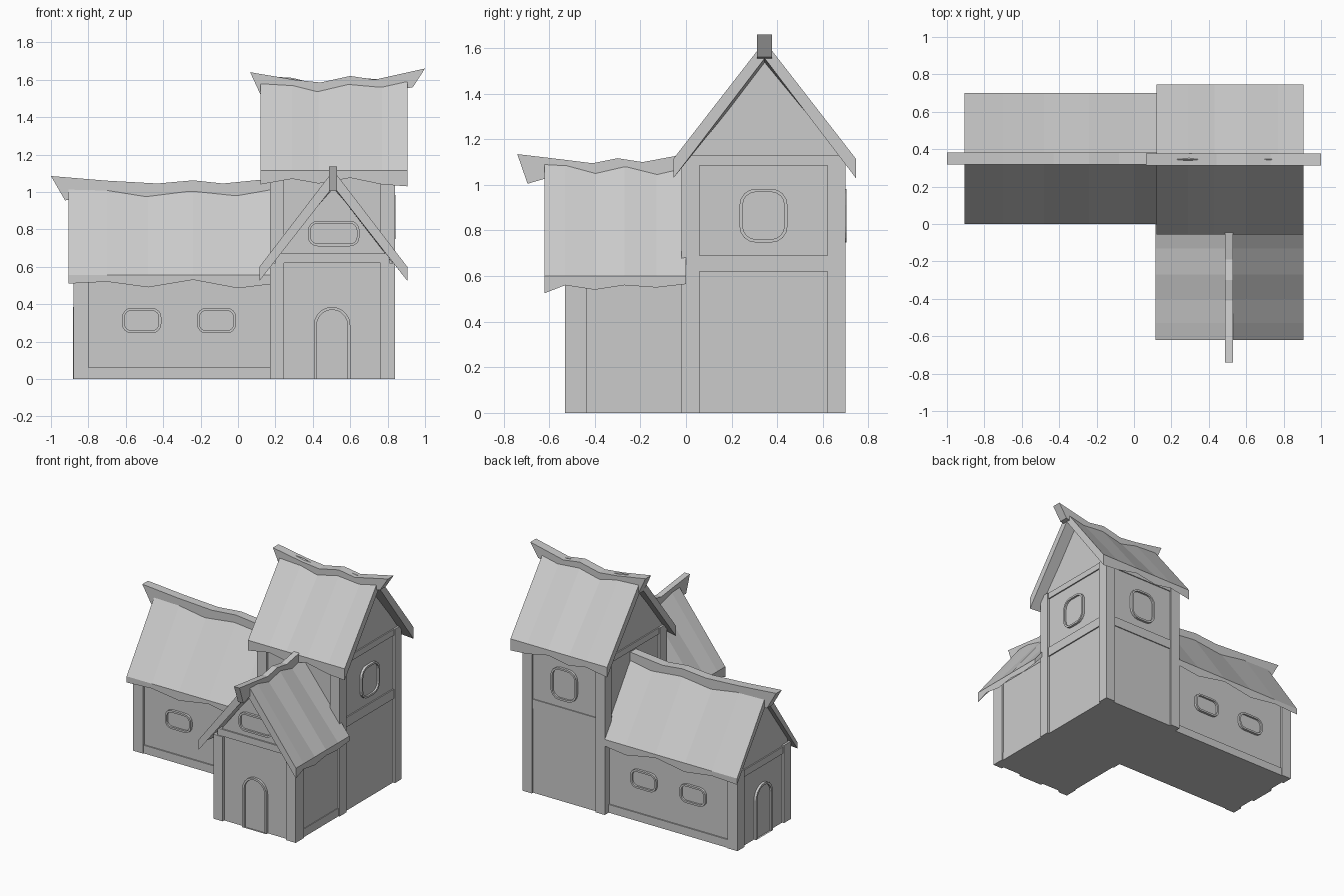
import bpy, bmesh, math
from mathutils import Vector

if "Cube" in bpy.data.objects:
    bpy.data.objects.remove(bpy.data.objects["Cube"])


def finish(name, bm):
    bmesh.ops.remove_doubles(bm, verts=bm.verts, dist=1e-5)
    bmesh.ops.recalc_face_normals(bm, faces=bm.faces)
    me = bpy.data.meshes.new(name)
    bm.to_mesh(me)
    bm.free()
    ob = bpy.data.objects.new(name, me)
    bpy.context.collection.objects.link(ob)
    return ob


def box(name, x0, x1, y0, y1, z0, z1):
    bm = bmesh.new()
    bmesh.ops.create_cube(bm, size=1)
    for v in bm.verts:
        v.co = ((x0 + x1) / 2 + v.co.x * (x1 - x0),
                (y0 + y1) / 2 + v.co.y * (y1 - y0),
                (z0 + z1) / 2 + v.co.z * (z1 - z0))
    return finish(name, bm)


def loft(name, sections, axis, centre):
    """Skin closed sections of (along, across, z) points; axis picks x or y."""
    bm = bmesh.new()
    rings = []
    for sec in sections:
        rings.append([bm.verts.new((t, centre + s, z) if axis == 'x' else (centre + s, t, z))
                      for t, s, z in sec])
    n = len(rings[0])
    for a, b in zip(rings, rings[1:]):
        for i in range(n):
            j = (i + 1) % n
            bm.faces.new((a[i], a[j], b[j], b[i]))
    bm.faces.new(rings[0])
    bm.faces.new(rings[-1][::-1])
    return finish(name, bm)


def gabled_body(name, axis, centre, t0, t1, half, h, apex):
    prof = [(-half, 0), (half, 0), (half, h), (0, apex), (-half, h)]
    return loft(name, [[(t, s, z) for s, z in prof] for t in (t0, t1)], axis, centre)


def roof(name, axis, centre, half, eave, thick, stations):
    """Stations are (along, ridge height, lower eave height)."""
    secs = [[(t, -half, eave), (t, 0, r), (t, half, eave),
             (t, half, lo), (t, 0, r - thick), (t, -half, lo)] for t, r, lo in stations]
    return loft(name, secs, axis, centre)


def ridge_beam(name, axis, centre, half, points):
    """Points are (top along, top z, bottom along, bottom z)."""
    secs = [[(a, -half, za), (a, half, za), (b, half, zb), (b, -half, zb)]
            for a, za, b, zb in points]
    return loft(name, secs, axis, centre)


def rounded(w, h, r):
    pts = []
    for k, (sx, sz) in enumerate([(1, 1), (-1, 1), (-1, -1), (1, -1)]):
        for i in range(5):
            a = math.pi / 2 * (k + i / 4)
            pts.append((sx * (w / 2 - r) + r * math.cos(a), sz * (h / 2 - r) + r * math.sin(a)))
    return pts


def arch(w, h):
    r = w / 2
    return [(-r, 0), (r, 0)] + [(r * math.cos(math.pi * i / 10), h - r + r * math.sin(math.pi * i / 10))
                                for i in range(11)]


def framed(name, outer, inner, origin, normal, depth=0.018):
    """Raised frame around a recessed pane, set on a wall."""
    n, o, up = Vector(normal), Vector(origin), Vector((0, 0, 1))
    u = up.cross(n)
    bm = bmesh.new()

    def ring(pts, d):
        return [bm.verts.new(o + u * a + up * b + n * d) for a, b in pts]
    rings = [ring(outer, -0.005), ring(outer, depth), ring(inner, depth), ring(inner, 0.004)]
    m = len(outer)
    for a, b in zip(rings, rings[1:]):
        for i in range(m):
            j = (i + 1) % m
            bm.faces.new((a[i], a[j], b[j], b[i]))
    bm.faces.new(rings[-1])
    return finish(name, bm)


def window(name, w, h, r, origin, normal):
    t = 0.014
    framed(name, rounded(w, h, r), rounded(w - 2 * t, h - 2 * t, r - t), origin, normal)


def door(name, origin, normal):
    framed(name, arch(0.195, 0.385), arch(0.165, 0.37), origin, normal)


# Wall bodies
gabled_body("tower_walls", 'x', 0.34, 0.185, 0.825, 0.345, 1.12, 1.56)
gabled_body("left_wing_walls", 'x', 0.35, -0.865, 0.20, 0.295, 0.59, 1.0)
gabled_body("front_wing_walls", 'y', 0.507, -0.512, 0.05, 0.32, 0.62, 1.03)

# Corner posts
for i, (x0, x1) in enumerate([(0.17, 0.247), (0.763, 0.84)]):
    for j, (y0, y1) in enumerate([(-0.02, 0.06), (0.62, 0.70)]):
        box(f"tower_post_{i}{j}", x0, x1, y0, y1, 0, 1.13)
    box(f"front_wing_post_{i}", x0, x1, -0.53, -0.435, 0, 0.62)
for j, (y0, y1) in enumerate([(0.04, 0.12), (0.58, 0.66)]):
    box(f"left_wing_post_{j}", -0.88, -0.80, y0, y1, 0, 0.57)

# Horizontal rails
box("tower_middle_rail", 0.176, 0.834, -0.012, 0.692, 0.62, 0.69)
box("tower_top_rail", 0.176, 0.834, -0.012, 0.692, 1.085, 1.13)
box("front_wing_gable_rail", 0.2, 0.81, -0.522, -0.46, 0.62, 0.67)
box("front_wing_base_rail", 0.178, 0.832, -0.50, 0.02, 0, 0.06)
box("left_wing_base_rail", -0.85, 0.19, 0.046, 0.654, 0, 0.06)
box("left_wing_gable_rail", -0.874, -0.82, 0.08, 0.62, 0.51, 0.56)

# Wavy roofs
roof("tower_roof", 'x', 0.345, 0.40, 1.115, 0.075, [
    (0.12, 1.62, 1.04), (0.29, 1.61, 1.07), (0.43, 1.575, 1.045),
    (0.60, 1.615, 1.075), (0.77, 1.60, 1.04), (0.905, 1.63, 1.03)])
roof("left_wing_roof", 'x', 0.35, 0.35, 0.555, 0.07, [
    (-0.905, 1.06, 0.51), (-0.70, 1.055, 0.52), (-0.48, 1.02, 0.49),
    (-0.24, 1.05, 0.53), (0.0, 1.025, 0.485), (0.20, 1.06, 0.51)])
roof("front_wing_roof", 'y', 0.51, 0.395, 0.60, 0.085, [
    (-0.62, 1.115, 0.525), (-0.53, 1.11, 0.56), (-0.40, 1.075, 0.54),
    (-0.27, 1.105, 0.56), (-0.13, 1.07, 0.55), (0.0, 1.10, 0.565)])

# Ridge beams with flared ends
ridge_beam("tower_ridge", 'x', 0.345, 0.033, [
    (0.065, 1.64, 0.125, 1.51), (0.30, 1.60, 0.29, 1.55), (0.44, 1.585, 0.43, 1.51),
    (0.60, 1.62, 0.60, 1.55), (0.73, 1.60, 0.77, 1.53), (1.0, 1.66, 0.935, 1.56)])
ridge_beam("left_wing_ridge", 'x', 0.35, 0.033, [
    (-1.0, 1.085, -0.925, 0.955), (-0.70, 1.06, -0.70, 0.98), (-0.43, 1.045, -0.48, 0.95),
    (-0.24, 1.062, -0.24, 0.98), (-0.08, 1.045, -0.03, 0.96), (0.22, 1.075, 0.22, 1.0)])
ridge_beam("front_wing_ridge", 'y', 0.508, 0.022, [
    (-0.74, 1.135, -0.695, 1.005), (-0.53, 1.11, -0.54, 1.05), (-0.41, 1.095, -0.40, 1.02),
    (-0.30, 1.117, -0.27, 1.05), (-0.19, 1.10, -0.12, 1.02), (-0.04, 1.128, -0.04, 1.04)])

# Windows
for i, x in enumerate((-0.515, -0.115)):
    window(f"left_wing_front_window_{i}", 0.21, 0.135, 0.05, (x, 0.055, 0.312), (0, -1, 0))
    window(f"left_wing_back_window_{i}", 0.21, 0.135, 0.05, (x, 0.645, 0.312), (0, 1, 0))
window("front_gable_window", 0.275, 0.135, 0.05, (0.512, -0.512, 0.777), (0, -1, 0))
window("tower_right_window", 0.21, 0.235, 0.07, (0.825, 0.34, 0.865), (1, 0, 0))
window("tower_back_window", 0.21, 0.235, 0.07, (0.505, 0.685, 0.865), (0, 1, 0))

# Arched doors
door("front_door", (0.503, -0.512, 0), (0, -1, 0))
door("left_door", (-0.865, 0.35, 0), (-1, 0, 0))
